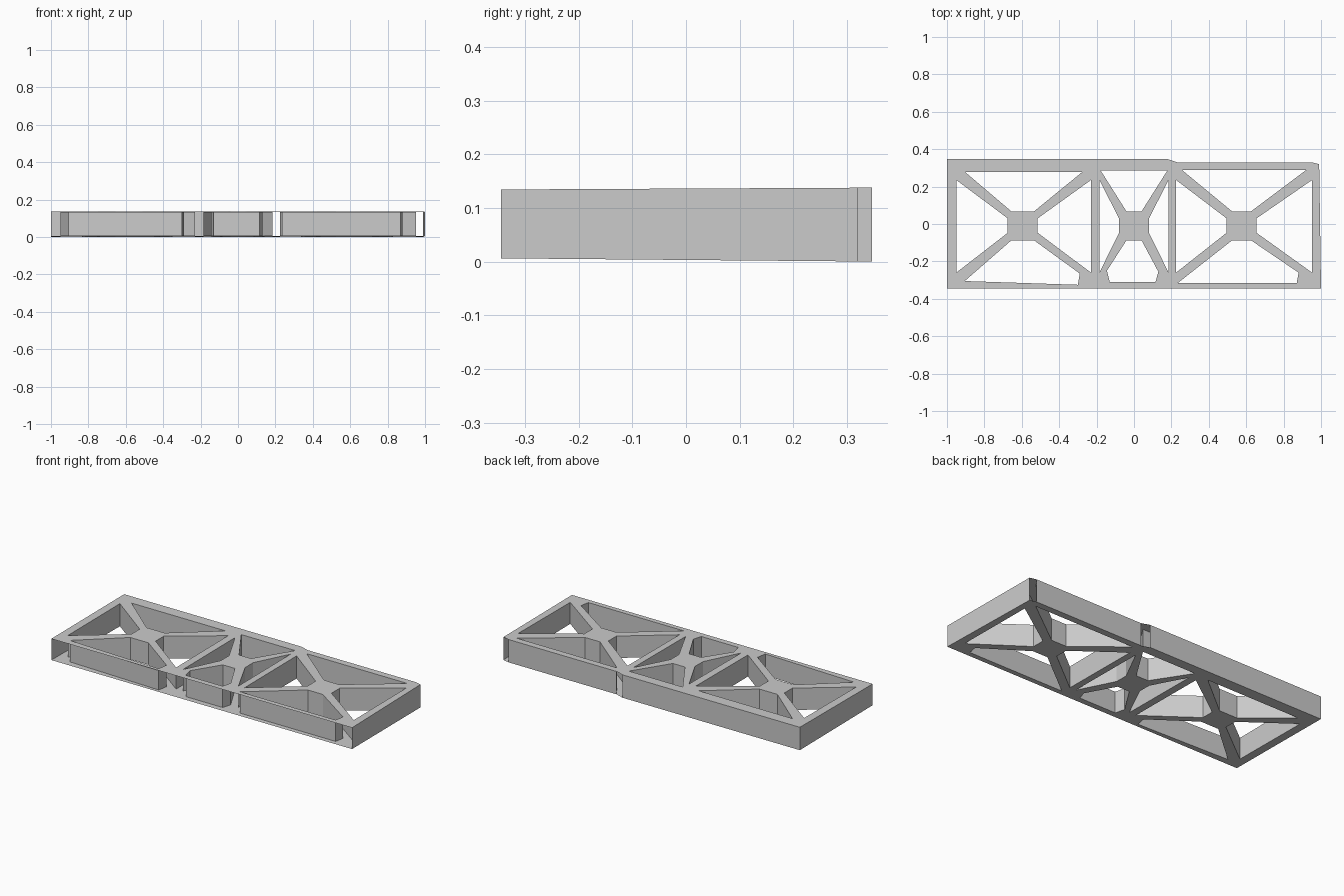
import bpy, bmesh

if "Cube" in bpy.data.objects:
    bpy.data.objects.remove(bpy.data.objects["Cube"])


def bay(x0, x1, cx, neck, inset, y_top, left_foot, right_foot):
    """Four openings around an X brace with a central hub."""
    h, t, b = 0.08, 0.067, -0.087
    top = [(x0 + inset, y_top), (cx - neck, t), (cx + neck, t), (x1 - inset, y_top)]
    left = [(x0, 0.235), (cx - h, 0.03), (cx - h, -0.047), (x0, -0.26)]
    right = [(x1, 0.235), (cx + h, 0.03), (cx + h, -0.047), (x1, -0.26)]
    bottom = left_foot + [(cx - neck, b), (cx + neck, b)] + right_foot
    return [top, left, right, bottom]


# Frame outline with the small step in the back edge
outline = [(-1, -0.345), (1, -0.345), (0.99, 0.32), (0.95, 0.33),
           (0.23, 0.33), (0.18, 0.347), (-1, 0.347)]
open_sides = {0, 2, 4}   # front, back right corner and step have no wall

# Left, middle and right bays
holes = bay(-0.95, -0.23, -0.595, 0.06, 0.048, 0.277,
            [(-0.905, -0.305)], [(-0.29, -0.265), (-0.30, -0.325)])
holes += bay(-0.185, 0.185, 0.0, 0.04, 0.006, 0.287,
             [(-0.13, -0.31), (-0.145, -0.25)], [(0.13, -0.255), (0.115, -0.31)])
holes += bay(0.225, 0.952, 0.575, 0.05, 0.03, 0.29,
             [(0.235, -0.315)], [(0.88, -0.26), (0.87, -0.315)])


def z_bottom(y):
    return 0.003 - 0.0087 * y


def z_top(y):
    return 0.136 + 0.005 * y


bm = bmesh.new()
low_edges, high_edges = [], []
for k, loop in enumerate([outline] + holes):
    low = [bm.verts.new((x, y, z_bottom(y))) for x, y in loop]
    high = [bm.verts.new((x, y, z_top(y))) for x, y in loop]
    n = len(loop)
    for i in range(n):
        j = (i + 1) % n
        low_edges.append(bm.edges.new((low[i], low[j])))
        high_edges.append(bm.edges.new((high[i], high[j])))
        # Outer walls and opening walls
        if k or i not in open_sides:
            bm.faces.new((low[i], low[j], high[j], high[i]))

# Top and bottom plates with the openings cut out
bmesh.ops.triangle_fill(bm, edges=high_edges, use_beauty=True, normal=(0, 0, 1))
bmesh.ops.triangle_fill(bm, edges=low_edges, use_beauty=True, normal=(0, 0, -1))
bmesh.ops.recalc_face_normals(bm, faces=bm.faces[:])

# Keep the bottom resting on the ground
lowest = min(v.co.z for v in bm.verts)
for v in bm.verts:
    v.co.z -= lowest

mesh = bpy.data.meshes.new("truss_frame")
bm.to_mesh(mesh)
bm.free()
bpy.context.collection.objects.link(bpy.data.objects.new("truss_frame", mesh))
